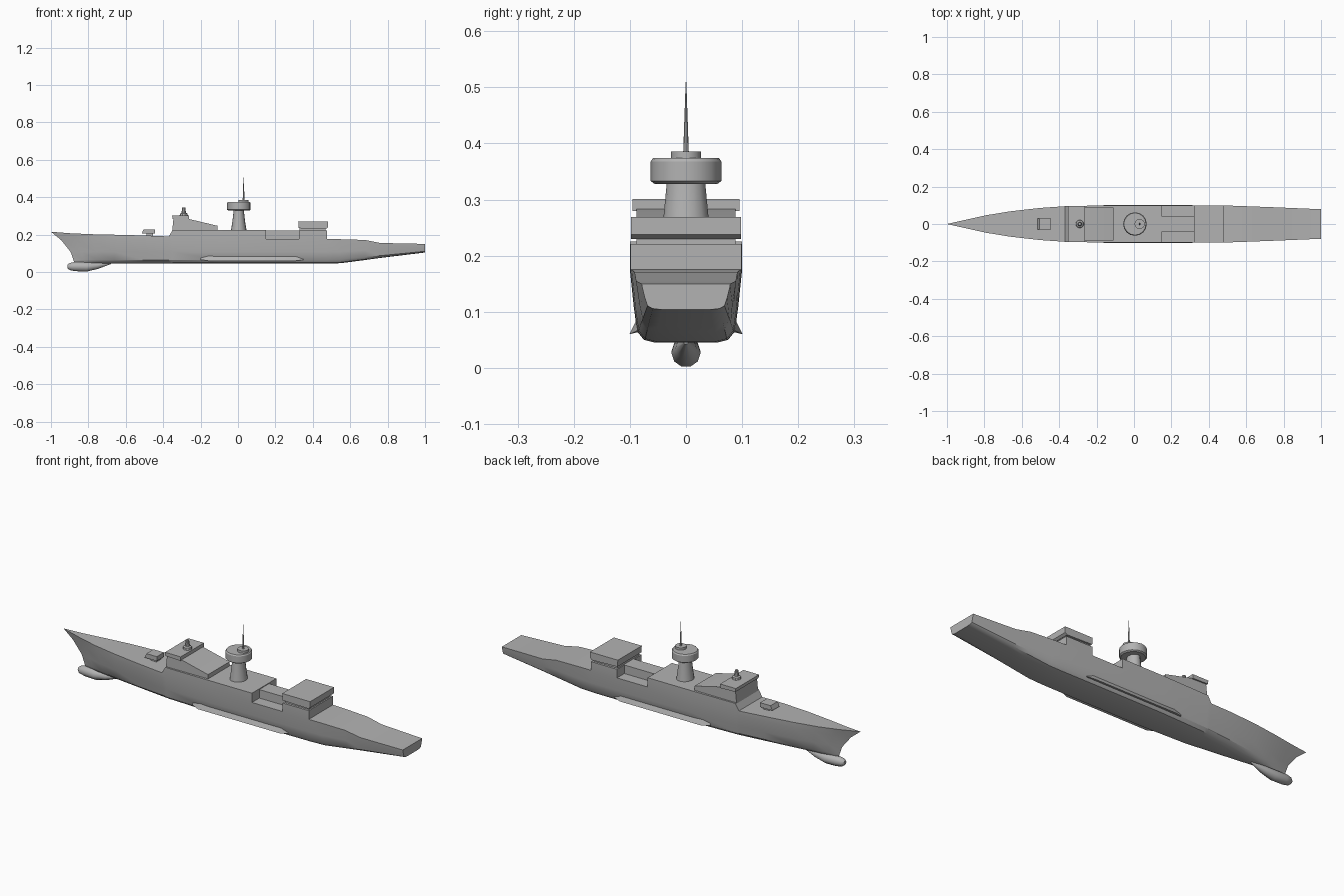
import bpy, bmesh, math

if "Cube" in bpy.data.objects:
    bpy.data.objects.remove(bpy.data.objects["Cube"], do_unlink=True)

GREY = (0.45, 0.45, 0.45, 1)
paint = bpy.data.materials.new("ship_grey")
paint.use_nodes = True
paint.diffuse_color = GREY
paint.node_tree.nodes["Principled BSDF"].inputs["Base Color"].default_value = GREY


def finish(name, bm, angle=32):
    bmesh.ops.remove_doubles(bm, verts=bm.verts, dist=1e-5)
    bmesh.ops.recalc_face_normals(bm, faces=bm.faces)
    mesh = bpy.data.meshes.new(name)
    bm.to_mesh(mesh)
    bm.free()
    mesh.materials.append(paint)
    obj = bpy.data.objects.new(name, mesh)
    bpy.context.collection.objects.link(obj)
    bpy.ops.object.select_all(action="DESELECT")
    obj.select_set(True)
    bpy.context.view_layer.objects.active = obj
    bpy.ops.object.shade_smooth_by_angle(angle=math.radians(angle))
    return obj


def loft(name, rings, angle=32):
    """Skin closed rings of equal length and cap both ends."""
    bm = bmesh.new()
    loops = [[bm.verts.new(p) for p in ring] for ring in rings]
    n = len(loops[0])
    for a, b in zip(loops, loops[1:]):
        for i in range(n):
            j = (i + 1) % n
            bm.faces.new((a[i], a[j], b[j], b[i]))
    bm.faces.new(loops[0])
    bm.faces.new(loops[-1])
    bmesh.ops.dissolve_degenerate(bm, dist=1e-5, edges=bm.edges)
    return finish(name, bm, angle)


def prism(name, profile, y0, y1):
    """Side profile in x and z, extruded across the ship."""
    return loft(name, [[(x, y, z) for x, z in profile] for y in (y0, y1)])


def box(name, x0, x1, half, z0, z1):
    return prism(name, [(x0, z0), (x1, z0), (x1, z1), (x0, z1)], -half, half)


def turned(name, x, sections, sides=16):
    """Stack of (z, radius_x, radius_y, x shift) ellipses."""
    rings = []
    for z, rx, ry, dx in sections:
        angles = [math.tau * i / sides for i in range(sides)]
        rings.append([(x + dx + rx * math.cos(a), ry * math.sin(a), z) for a in angles])
    return loft(name, rings)


# Hull: x, beam, keel height, deck height, flare, bow rake
STATIONS = [
    (-.87, .0, .045, .215, 4, 1), (-.82, .023, .045, .207, 4, .6),
    (-.75, .047, .045, .202, 3.5, .3), (-.66, .068, .045, .199, 3, 0),
    (-.5, .086, .045, .195, 2, 0), (-.37, .095, .045, .19, 1.4, 0),
    (-.35, .096, .045, .224, 1.3, 0), (-.1, .1, .045, .225, 1, 0),
    (.15, .1, .045, .225, 1, 0), (.15, .1, .045, .177, 1, 0),
    (.325, .1, .045, .177, 1, 0), (.325, .1, .045, .221, 1, 0),
    (.475, .099, .045, .221, 1, 0), (.475, .099, .045, .176, 1, 0),
    (.55, .097, .047, .175, 1, 0), (.68, .092, .064, .171, 1, 0),
    (.76, .089, .075, .155, 1, 0), (1, .079, .104, .15, 1, 0),
]
FULLNESS = (.55, .75, .87, .93, .995, 1)
RAKE = (0, -.005, -.01, -.025, -.075, -.13)


def hull_ring(x, beam, keel, deck, flare, rake):
    knuckle = min(.17, deck - .004)
    rise = knuckle - keel
    heights = (keel, keel + rise * .04, keel + rise * .16, keel + rise * .5, knuckle, deck)
    half = [(x + rake * r, beam * f ** flare, z)
            for r, f, z in zip(RAKE, FULLNESS, heights)]
    return half + [(px, -py, pz) for px, py, pz in reversed(half)]


loft("hull", [hull_ring(*s) for s in STATIONS])

# Bulbous bow: x, radius, centre height
BULB = [(-.912, .01, .03), (-.9, .02, .029), (-.87, .026, .029), (-.81, .026, .027),
        (-.75, .019, .034), (-.68, .004, .046)]
loft("bow_bulb", [[(x, r * math.cos(math.tau * i / 10), z + r * math.sin(math.tau * i / 10))
                   for i in range(10)] for x, r, z in BULB], 50)

# Bilge fins along the bottom edges
for side, label in ((1, "left"), (-1, "right")):
    fin = [(.085, .092), (.101, .06), (.084, .064)]
    tip = [(.086, .075), (.088, .066), (.084, .064)]
    loft("bilge_fin_" + label, [[(x, side * y, z) for y, z in shape] for x, shape in
                                ((-.2, tip), (-.16, fin), (.31, fin), (.35, tip))])

# Bridge with overhanging wings and a roof sloping aft
prism("bridge_house", [(-.352, .22), (-.345, .285), (-.27, .285), (-.11, .247), (-.11, .22)],
      -.088, .088)
prism("bridge_wings", [(-.35, .283), (-.262, .28), (-.262, .301), (-.352, .301)], -.095, .095)
turned("bridge_sensor", -.29, [(.3, .022, .022, 0), (.312, .02, .02, 0),
                               (.316, .012, .012, 0), (.345, .008, .008, 0)], 10)

# Foredeck gun mount
box("gun_base", -.49, -.455, .018, .185, .206)
prism("gun_house", [(-.515, .205), (-.445, .205), (-.445, .228), (-.505, .228)], -.029, .029)

# Central tower, radar drum and mast
turned("tower", .004, [(.22, .042, .046, 0), (.27, .034, .04, 0), (.332, .027, .034, 0)])
turned("radar_drum", .005, [(.328, .056, .056, 0), (.333, .063, .063, 0),
                            (.368, .063, .063, 0), (.374, .059, .059, 0)])
turned("drum_cap", .03, [(.37, .027, .027, 0), (.386, .027, .027, 0)])
turned("mast", .03, [(.384, .005, .005, 0), (.51, .0006, .0006, 0)], 8)

# Spine between the boat recesses, then the aft hangar
box("recess_spine", .148, .327, .04, .17, .221)
box("hangar_base", .33, .468, .088, .215, .236)
prism("hangar", [(.325, .234), (.47, .23), (.482, .238), (.482, .269), (.322, .269)], -.098, .098)
